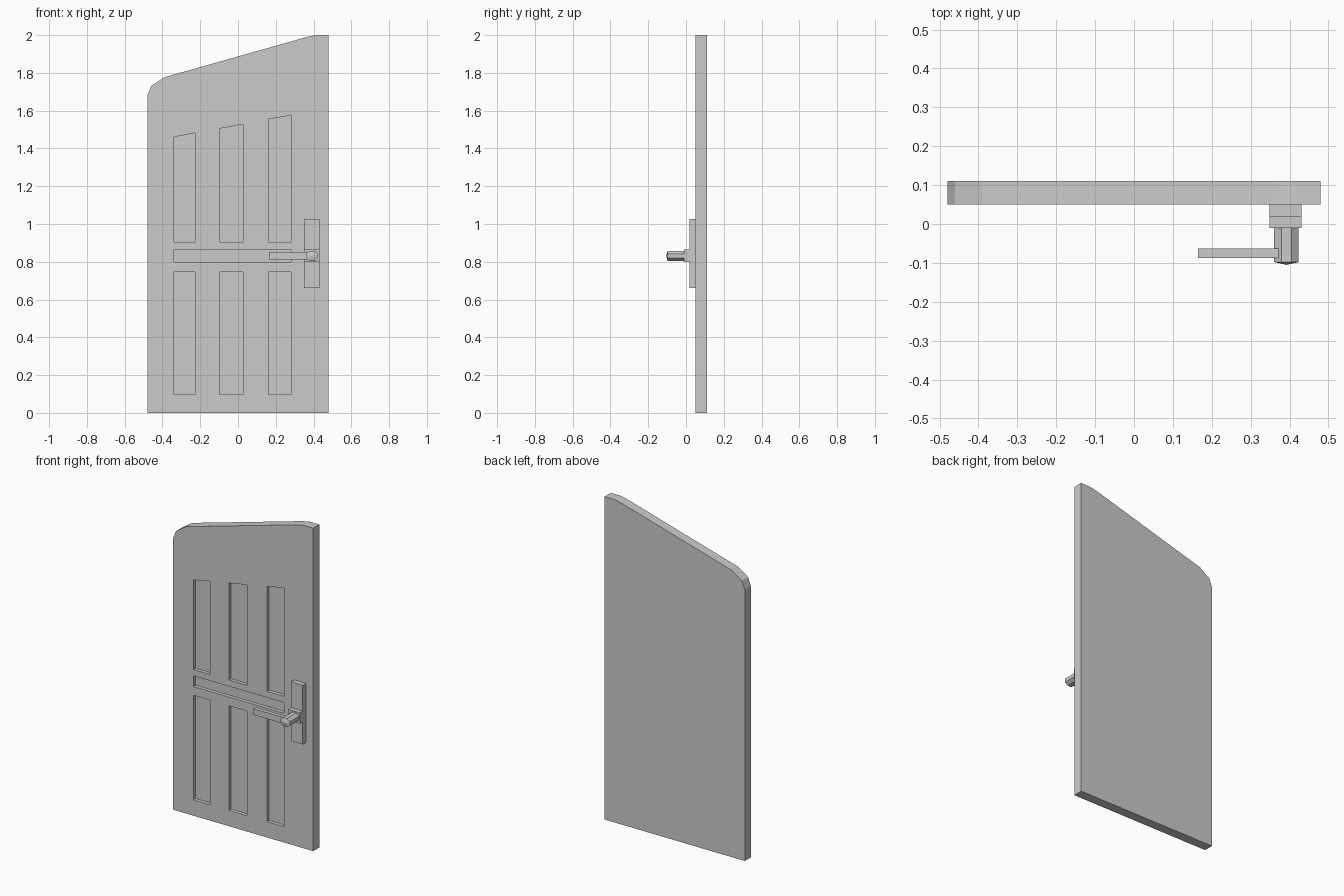
import bpy, bmesh, math

if "Cube" in bpy.data.objects:
    bpy.data.objects.remove(bpy.data.objects["Cube"])


def make_object(name, bm):
    bmesh.ops.recalc_face_normals(bm, faces=bm.faces)
    mesh = bpy.data.meshes.new(name)
    bm.to_mesh(mesh)
    bm.free()
    obj = bpy.data.objects.new(name, mesh)
    bpy.context.collection.objects.link(obj)
    return obj


def add_prism(bm, outline, y0, y1):
    """Extrude an (x, z) outline along y."""
    face = bm.faces.new([bm.verts.new((x, y0, z)) for x, z in outline])
    ext = bmesh.ops.extrude_face_region(bm, geom=[face])
    for v in ext["geom"]:
        if isinstance(v, bmesh.types.BMVert):
            v.co.y = y1


def prism(name, outline, y0, y1):
    bm = bmesh.new()
    add_prism(bm, outline, y0, y1)
    return make_object(name, bm)


def rect(x0, x1, z0, z1, z2=None):
    """Rectangle outline; z1 and z2 are the left and right top heights."""
    return [(x0, z0), (x1, z0), (x1, z1 if z2 is None else z2), (x0, z1)]


# Door slab with a sloping top and clipped corners
door = prism("door_slab", [(-0.48, 0), (0.48, 0), (0.48, 2.0), (0.415, 2.0), (0.365, 1.99),
                           (-0.39, 1.777), (-0.46, 1.73), (-0.48, 1.68)], 0.05, 0.11)

# Recessed panels: three lower, three slanted upper, one middle rail
bm = bmesh.new()
columns = [(-0.34, -0.228, 1.46, 1.482), (-0.097, 0.026, 1.505, 1.528), (0.162, 0.28, 1.555, 1.575)]
for x0, x1, top_left, top_right in columns:
    add_prism(bm, rect(x0, x1, 0.098, 0.746), 0.0, 0.072)
    add_prism(bm, rect(x0, x1, 0.905, top_left, top_right), 0.0, 0.072)
add_prism(bm, rect(-0.34, 0.28, 0.80, 0.866), 0.0, 0.072)
cutter = make_object("panel_cutter", bm)

mod = door.modifiers.new("panels", 'BOOLEAN')
mod.operation = 'DIFFERENCE'
mod.solver = 'EXACT'
mod.object = cutter
bpy.context.view_layer.objects.active = door
bpy.ops.object.modifier_apply(modifier=mod.name)
bpy.data.objects.remove(cutter)

# Handle plate, collar and lever
prism("handle_plate", rect(0.349, 0.431, 0.66, 1.026), 0.018, 0.05)
prism("handle_collar", rect(0.349, 0.431, 0.799, 0.866), -0.01, 0.018)
prism("handle_lever", rect(0.165, 0.38, 0.812, 0.851), -0.087, -0.063)

# Eight-sided handle stem with a shallow pointed end
bm = bmesh.new()
cx, cz = 0.392, 0.831
rings = []
for y in (-0.01, -0.098):
    rings.append([bm.verts.new((cx + 0.034 * math.cos(a), y, cz + 0.029 * math.sin(a)))
                  for a in [math.radians(22.5 + 45 * i) for i in range(8)]])
tip = bm.verts.new((cx, -0.105, cz))
bm.faces.new(rings[0])
for i in range(8):
    j = (i + 1) % 8
    bm.faces.new((rings[0][i], rings[0][j], rings[1][j], rings[1][i]))
    bm.faces.new((rings[1][i], rings[1][j], tip))
make_object("handle_stem", bm)
